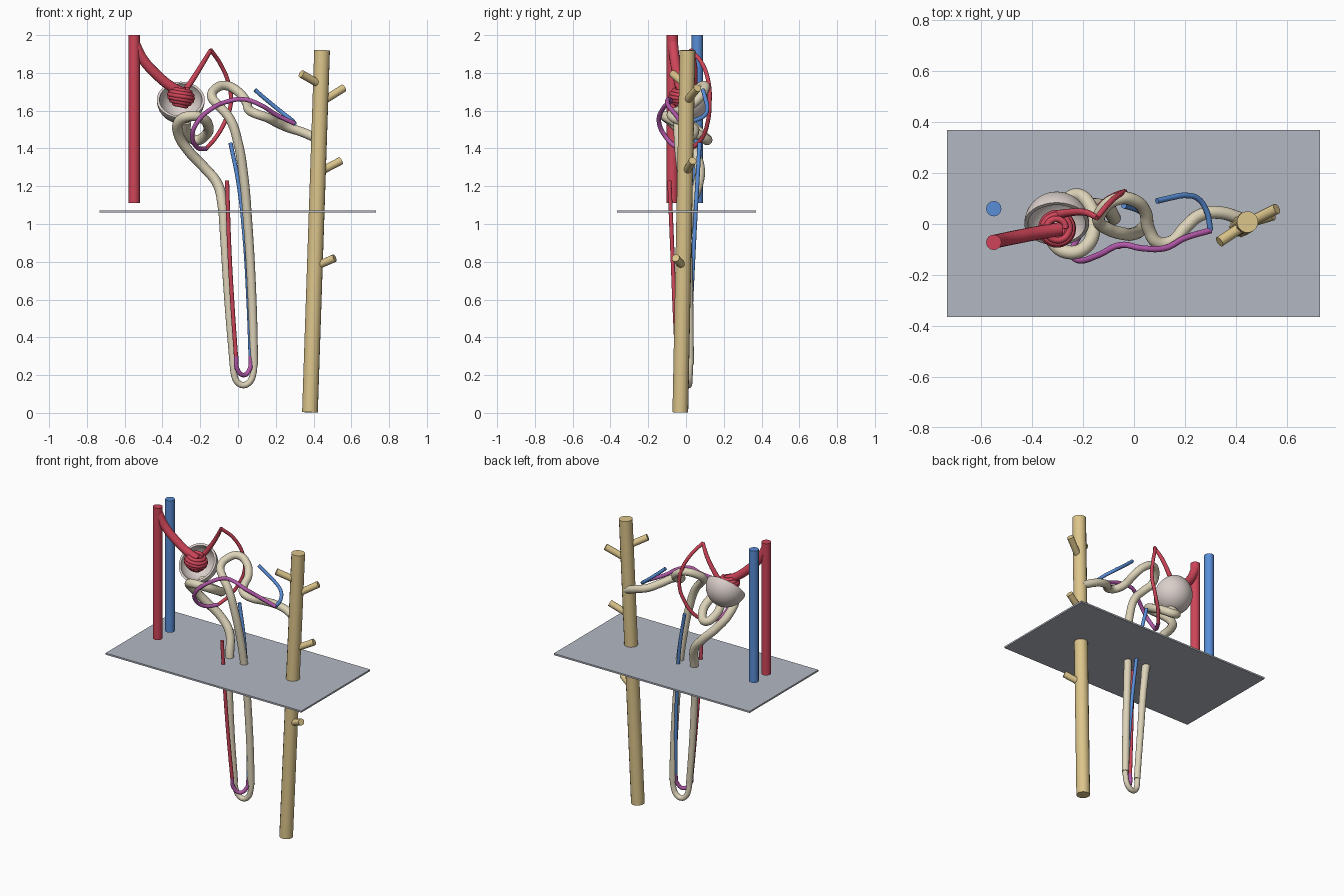
import bpy, bmesh, math
from mathutils import Vector


def material(name, rgb):
    m = bpy.data.materials.new(name)
    m.diffuse_color = (*rgb, 1)
    return m


RED = material("red", (0.62, 0.06, 0.10))
BLUE = material("blue", (0.10, 0.27, 0.68))
PURPLE = material("purple", (0.45, 0.10, 0.40))
CREAM = material("cream", (0.72, 0.65, 0.48))
TAN = material("tan", (0.72, 0.56, 0.26))
PINK = material("pink", (0.70, 0.62, 0.59))
SLATE = material("slate", (0.45, 0.48, 0.54))


def finish(obj, name, mat):
    obj.name = name
    obj.data.materials.clear()
    obj.data.materials.append(mat)
    bpy.ops.object.select_all(action='DESELECT')
    obj.select_set(True)
    bpy.context.view_layer.objects.active = obj


def tube(name, pts, r, mat, straight=False):
    """Round pipe through points; a point may carry its own radius."""
    cu = bpy.data.curves.new(name, 'CURVE')
    cu.dimensions = '3D'
    cu.bevel_depth = 1.0
    cu.bevel_resolution = 6
    cu.resolution_u = 8
    cu.use_fill_caps = True
    sp = cu.splines.new('BEZIER')
    sp.bezier_points.add(len(pts) - 1)
    for bp, p in zip(sp.bezier_points, pts):
        bp.co = p[:3]
        bp.radius = p[3] if len(p) > 3 else r
        bp.handle_left_type = bp.handle_right_type = 'VECTOR' if straight else 'AUTO'
    obj = bpy.data.objects.new(name, cu)
    bpy.context.collection.objects.link(obj)
    finish(obj, name, mat)
    bpy.ops.object.convert(target='MESH')
    bpy.ops.object.shade_smooth_by_angle(angle=math.radians(40))
    return bpy.context.object


# dividing plate
bpy.ops.mesh.primitive_cube_add(size=1, location=(-0.002, 0.002, 1.066))
bpy.context.object.scale = (1.464, 0.735, 0.011)
finish(bpy.context.object, "boundary_plate", SLATE)

# main artery, vein and collecting duct with side stubs
tube("main_artery", [(-0.55, -0.072, 1.11), (-0.55, -0.072, 2.0)], 0.03, RED, True)
tube("main_vein", [(-0.55, 0.06, 1.11), (-0.55, 0.06, 2.0)], 0.03, BLUE, True)
tube("collecting_duct", [(0.381, -0.03, 0.003), (0.445, 0.008, 1.92)], 0.042, TAN, True)
stubs = [((0.44, 0, 1.735), (0.335, -0.07, 1.795)), ((0.44, 0, 1.645), (0.56, 0.06, 1.72)),
         ((0.43, 0, 1.275), (0.545, 0.035, 1.335)), ((0.41, -0.015, 0.775), (0.512, -0.055, 0.82))]
for i, s in enumerate(stubs):
    tube(f"duct_stub_{i + 1}", s, 0.021, TAN, True)

# open capsule: half shell facing forward and up
bpy.ops.mesh.primitive_uv_sphere_add(segments=48, ring_count=32, radius=0.127)
cap = bpy.context.object
bm = bmesh.new()
bm.from_mesh(cap.data)
bmesh.ops.bisect_plane(bm, geom=bm.verts[:] + bm.edges[:] + bm.faces[:], plane_co=(0, 0, 0),
                       plane_no=Vector((0, -0.75, 0.66)), clear_outer=True)
bm.to_mesh(cap.data)
bm.free()
cap.location = (-0.303, 0, 1.658)
finish(cap, "capsule", PINK)
sol = cap.modifiers.new("shell", 'SOLIDIFY')
sol.thickness = 0.014
sol.offset = -1
bpy.ops.object.modifier_apply(modifier="shell")
bpy.ops.object.shade_smooth_by_angle(angle=math.radians(40))

# arteriole feeding the capillary ball
tube("inlet_arteriole", [(-0.55, -0.07, 1.965), (-0.505, -0.06, 1.875), (-0.43, -0.045, 1.79),
                         (-0.35, -0.03, 1.725), (-0.29, -0.02, 1.695)], 0.027, RED)
coil = []
N = 72
for i in range(N + 1):
    t = i / N
    a = t * 6 * 2 * math.pi
    rr = 0.024 + 0.038 * math.sin(math.pi * min(1, t * 0.9 + 0.08))
    x, y = rr * math.cos(a), rr * math.sin(a)
    coil.append((-0.302 + x, -0.018 + y, 1.718 - 0.092 * t - 0.12 * x))
tube("capillary_ball", coil, 0.0125, RED)

# outlet arteriole: rising piece, then falling arc
tube("outlet_arteriole_rise", [(-0.31, 0.035, 1.67, 0.018), (-0.25, 0.045, 1.75, 0.015),
                               (-0.19, 0.045, 1.845, 0.013), (-0.143, 0.025, 1.922, 0.011)], 0.012, RED)
tube("outlet_arteriole_fall", [(-0.145, 0.025, 1.922), (-0.095, 0.085, 1.85), (-0.05, 0.12, 1.745),
                               (-0.038, 0.125, 1.64), (-0.07, 0.115, 1.54), (-0.12, 0.085, 1.455),
                               (-0.17, 0.03, 1.398)], 0.011, RED)

# capillary around the tubules and the venule it joins
tube("upper_capillary", [(-0.17, 0.03, 1.398), (-0.215, -0.045, 1.405), (-0.242, -0.11, 1.465),
                         (-0.215, -0.143, 1.54), (-0.14, -0.122, 1.61), (-0.05, -0.082, 1.65),
                         (0.03, -0.095, 1.66), (0.12, -0.095, 1.63), (0.2, -0.055, 1.58),
                         (0.3, -0.025, 1.532)], 0.012, PURPLE)
tube("upper_venule", [(0.3, -0.025, 1.532), (0.285, 0.05, 1.55), (0.25, 0.1, 1.577),
                      (0.2, 0.112, 1.617), (0.145, 0.103, 1.662), (0.09, 0.09, 1.71)], 0.011, BLUE)

# proximal tubule winding down from the capsule into the descending limb
tube("proximal_tubule", [(-0.275, 0.01, 1.545), (-0.272, 0.07, 1.485), (-0.225, 0.113, 1.445),
                         (-0.172, 0.07, 1.47), (-0.158, -0.02, 1.52), (-0.19, -0.09, 1.56),
                         (-0.25, -0.112, 1.572), (-0.31, -0.08, 1.545), (-0.315, -0.015, 1.475),
                         (-0.26, 0.04, 1.385), (-0.175, 0.073, 1.295), (-0.11, 0.065, 1.215),
                         (-0.082, 0.03, 1.1), (-0.073, 0.01, 0.95, 0.023), (-0.052, 0.0, 0.6, 0.021),
                         (-0.024, 0.0, 0.25, 0.02)], 0.027, CREAM)

# thin hairpin bend
tube("hairpin_bend", [(-0.024, 0.0, 0.29), (-0.022, 0.004, 0.21), (-0.002, 0.01, 0.162),
                      (0.027, 0.014, 0.147), (0.06, 0.017, 0.162), (0.081, 0.019, 0.21),
                      (0.085, 0.02, 0.29)], 0.017, CREAM)

# ascending limb and distal tubule joining the duct
tube("distal_tubule", [(0.085, 0.02, 0.255, 0.022), (0.075, 0.015, 0.6, 0.023), (0.05, 0.0, 1.03, 0.024),
                       (0.03, -0.02, 1.25), (0.0, -0.038, 1.43), (-0.042, -0.038, 1.555),
                       (-0.1, -0.02, 1.625), (-0.138, 0.01, 1.672), (-0.12, 0.06, 1.715),
                       (-0.065, 0.098, 1.733), (-0.005, 0.095, 1.705), (0.042, 0.052, 1.65),
                       (0.058, -0.02, 1.605), (0.092, -0.072, 1.585), (0.15, -0.068, 1.565),
                       (0.2, -0.015, 1.54), (0.26, 0.035, 1.512), (0.33, 0.045, 1.49),
                       (0.43, 0.018, 1.448)], 0.025, CREAM)

# straight vessels beside the hairpin
tube("descending_vessel", [(-0.058, -0.088, 1.23), (-0.045, -0.072, 0.85), (-0.028, -0.06, 0.55),
                           (-0.01, -0.048, 0.29)], 0.011, RED)
tube("lower_capillary", [(-0.01, -0.048, 0.3), (-0.005, -0.042, 0.235), (0.03, -0.018, 0.2),
                         (0.063, 0.005, 0.235), (0.067, 0.015, 0.3)], 0.012, PURPLE)
tube("ascending_vessel", [(0.067, 0.015, 0.29), (0.055, 0.028, 0.6), (0.033, 0.045, 0.95),
                          (0.002, 0.06, 1.22), (-0.04, 0.072, 1.43)], 0.011, BLUE)
